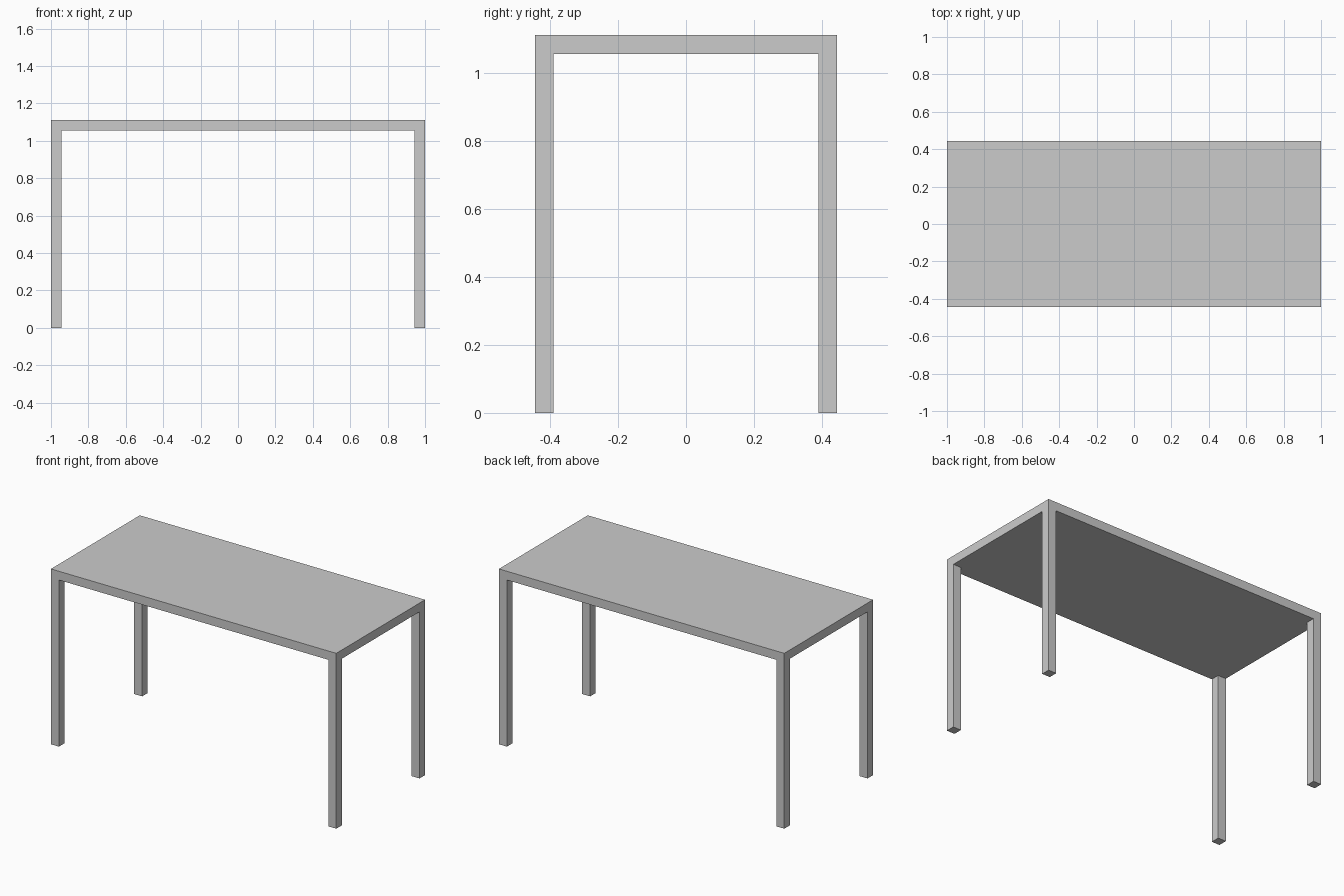
import bpy, bmesh

if "Cube" in bpy.data.objects:
    bpy.data.objects.remove(bpy.data.objects["Cube"])

HX, HY, H, T = 1.0, 0.4445, 1.111, 0.0555   # half length, half depth, height, thickness

xs = (-HX, -HX + T, HX - T, HX)
ys = (-HY, -HY + T, HY - T, HY)

bm = bmesh.new()

# Underside grid, split so each corner cell matches a leg
v = [[bm.verts.new((x, y, H - T)) for y in ys] for x in xs]
cells = {(i, j): bm.faces.new((v[i][j], v[i][j + 1], v[i + 1][j + 1], v[i + 1][j]))
         for i in range(3) for j in range(3)}

# Table top: extrude the whole grid up, keeping the underside
ret = bmesh.ops.extrude_face_region(bm, geom=list(cells.values()), use_keep_orig=True)
bmesh.ops.translate(bm, vec=(0, 0, T),
                    verts=[g for g in ret["geom"] if isinstance(g, bmesh.types.BMVert)])

# Legs: extrude the four corner cells down to the floor
for key in ((0, 0), (0, 2), (2, 0), (2, 2)):
    foot = bmesh.ops.extrude_discrete_faces(bm, faces=[cells[key]])["faces"][0]
    bmesh.ops.translate(bm, vec=(0, 0, T - H), verts=foot.verts)

# Merge flat panels into clean faces
bmesh.ops.recalc_face_normals(bm, faces=bm.faces)
bmesh.ops.dissolve_limit(bm, angle_limit=0.01, verts=bm.verts, edges=bm.edges)

mesh = bpy.data.meshes.new("table")
bm.to_mesh(mesh)
bm.free()
bpy.context.collection.objects.link(bpy.data.objects.new("table", mesh))
